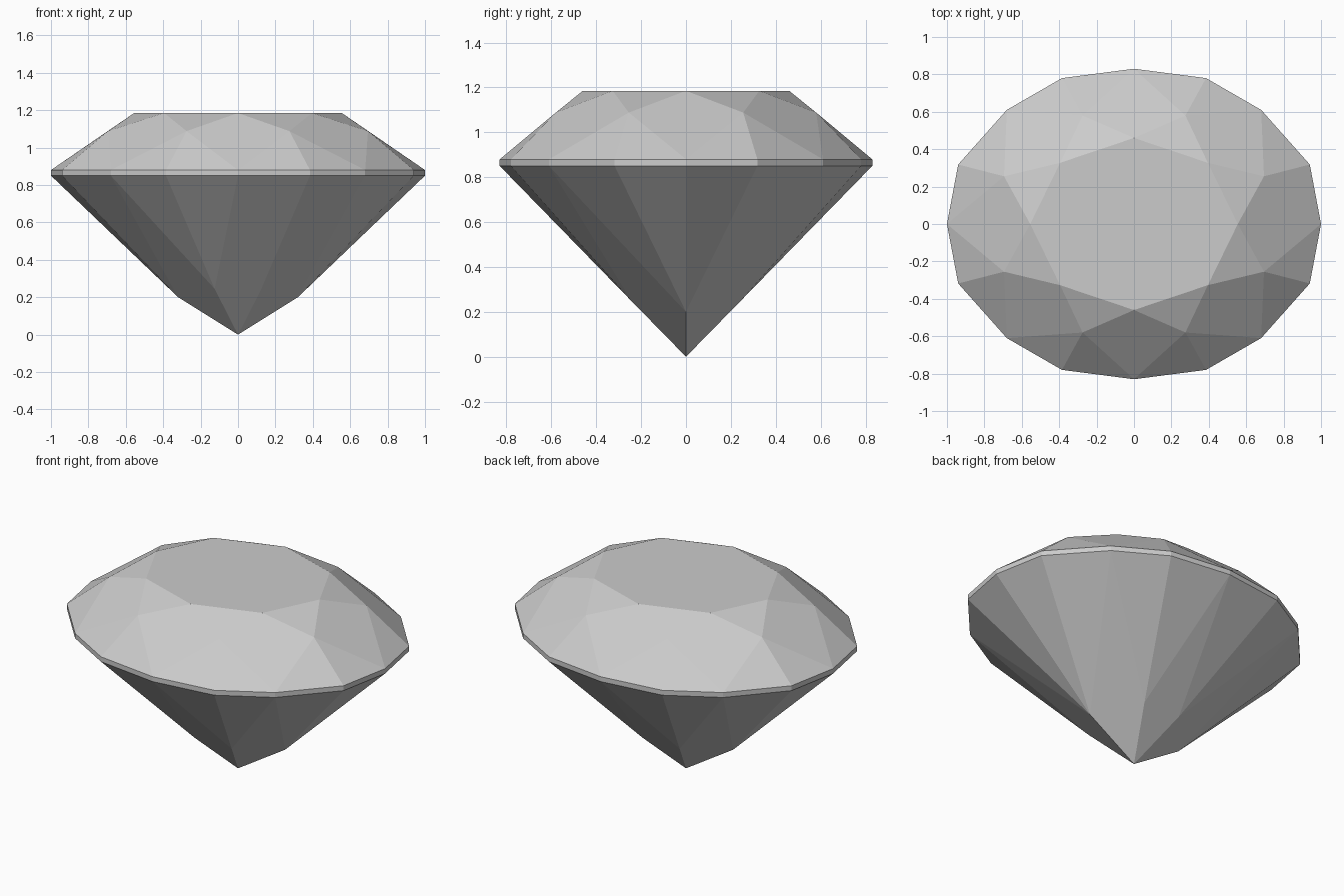
import bpy
import bmesh

cube = bpy.data.objects.get("Cube")
if cube:
    bpy.data.objects.remove(cube, do_unlink=True)

bm = bmesh.new()
cache = {}


def ring(quarter, z):
    """Mirror a quarter outline (from +x towards +y) into a full ring of vertices."""
    on_axis = quarter[-1][0] == 0
    rest = quarter[1:-1] if on_axis else quarter
    half = quarter + [(-x, y) for x, y in reversed(rest)]
    full = half + [(-x, -y) for x, y in half]
    return [vert(x, y, z) for x, y in full]


def vert(x, y, z):
    key = (x, y, z)
    if key not in cache:
        cache[key] = bm.verts.new(key)
    return cache[key]


def face(*verts):
    # Facets that close up where two points meet are left out
    if len(set(verts)) == len(verts):
        bm.faces.new(verts)


# Rings of facet corners, from the table down to the point
girdle = [(1, 0), (0.94, 0.318), (0.68, 0.61), (0.385, 0.78), (0, 0.83)]
table = ring([(0.555, 0), (0.395, 0.327), (0, 0.46)], 1.185)
star = ring([(0.695, 0.255), (0.275, 0.58)], 1.088)
top = ring(girdle, 0.88)
bottom = ring(girdle, 0.85)
tip = vert(0, 0, 0)

# Lower corners: the pairs nearest the x axis merge into the two keel points
keel = vert(0.32, 0, 0.2)
keel_back = vert(-0.32, 0, 0.2)
low = [keel]
for sx, sy in ((1, 1), (-1, 1), (-1, -1), (1, -1)):
    low.append(vert(0.125 * sx, 0.24 * sy, 0.245))
low = [keel, low[1], low[2], keel_back, keel_back, low[3], low[4], keel]

face(*table)
for i in range(8):
    g, h, k = 2 * i, 2 * i + 1, (2 * i + 2) % 16
    # Crown: star, kite and two upper girdle facets
    face(table[i], star[i], table[(i + 1) % 8])
    face(table[i], star[i - 1], top[g], star[i])
    face(star[i], top[g], top[h])
    face(star[i], top[h], top[k])
    # Girdle band
    face(top[g], bottom[g], bottom[h], top[h])
    face(top[h], bottom[h], bottom[k], top[k])
    # Pavilion: two lower girdle facets and a main facet
    face(low[i], bottom[h], bottom[g])
    face(low[i], bottom[k], bottom[h])
    face(bottom[g], low[i - 1], tip, low[i])

bmesh.ops.recalc_face_normals(bm, faces=bm.faces[:])
mesh = bpy.data.meshes.new("oval_gem")
bm.to_mesh(mesh)
bm.free()

# Single pale grey stone colour
stone = bpy.data.materials.new("pale_grey_stone")
stone.use_nodes = True
colour = (0.6, 0.6, 0.6, 1)
stone.diffuse_color = colour
stone.node_tree.nodes["Principled BSDF"].inputs["Base Color"].default_value = colour
mesh.materials.append(stone)

gem = bpy.data.objects.new("oval_gem", mesh)
bpy.context.collection.objects.link(gem)
